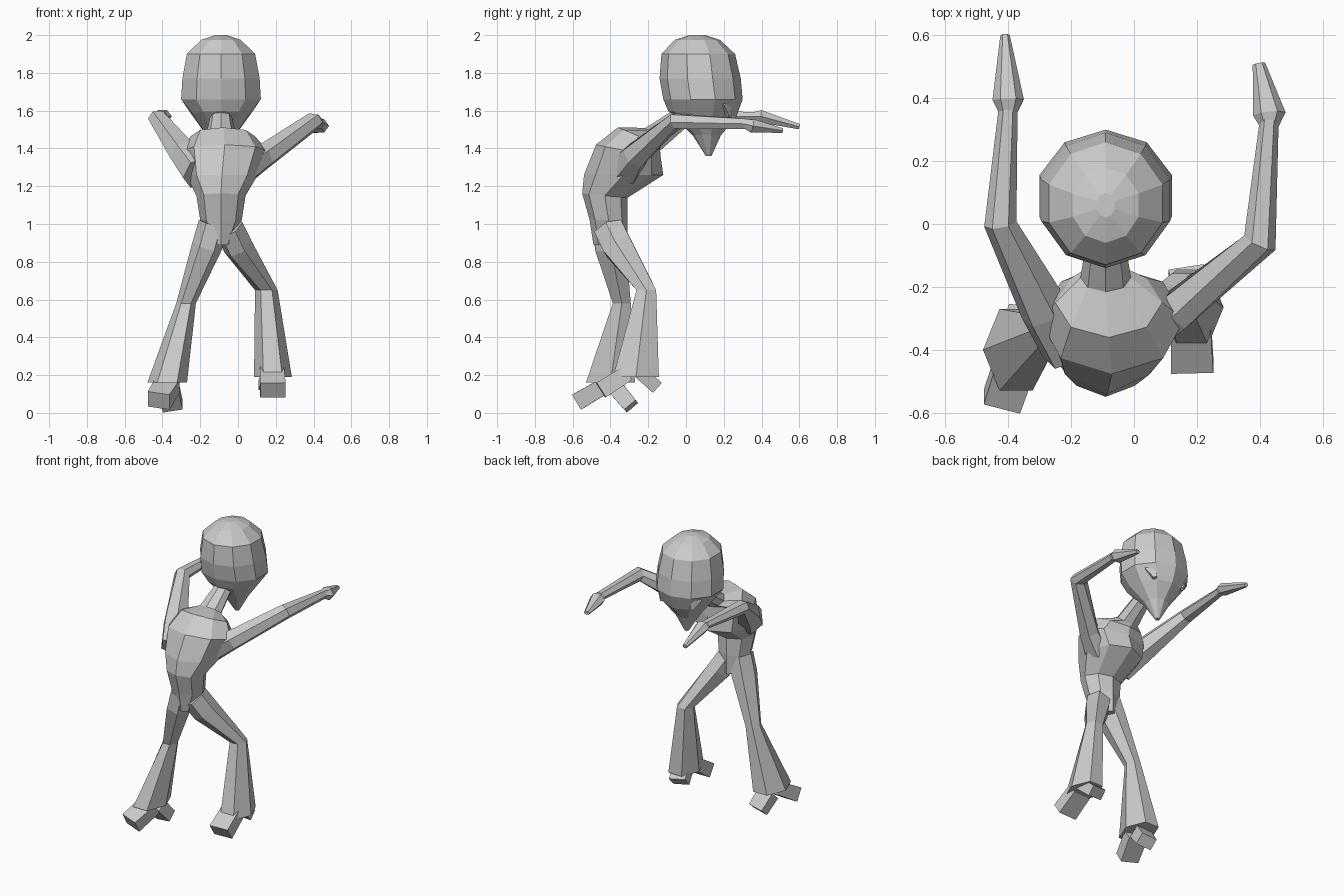
import bpy, bmesh
from math import sin, cos, tau, pi
from mathutils import Vector


def loft(name, rings, n=6, ref=(1, 0, 0), phase=0.0):
    """Skin a flat-faced tube; ring = (centre, half width, half depth[, tilt about x])."""
    bm = bmesh.new()
    pts = [Vector(r[0]) for r in rings]
    loops = []
    for i, r in enumerate(rings):
        if len(r) > 3:
            t = Vector((0, -sin(r[3]), cos(r[3])))
        else:
            t = Vector()
            if i > 0:
                t += (pts[i] - pts[i - 1]).normalized()
            if i < len(pts) - 1:
                t += (pts[i + 1] - pts[i]).normalized()
            t.normalize()
        u = Vector(ref)
        u = (u - u.dot(t) * t).normalized()
        v = t.cross(u)
        loops.append([bm.verts.new(pts[i] + u * r[1] * cos(phase + tau * k / n)
                                   + v * r[2] * sin(phase + tau * k / n)) for k in range(n)])
    for p, q in zip(loops, loops[1:]):
        for k in range(n):
            j = (k + 1) % n
            bm.faces.new((p[k], p[j], q[j], q[k]))
    bm.faces.new(loops[0])
    bm.faces.new(loops[-1])
    bmesh.ops.recalc_face_normals(bm, faces=bm.faces)
    me = bpy.data.meshes.new(name)
    bm.to_mesh(me)
    bm.free()
    ob = bpy.data.objects.new(name, me)
    bpy.context.collection.objects.link(ob)
    return ob


CX = -0.09  # body centre line

# Torso, arched and leaning towards +y, running on into the neck
loft("torso", [((x, y, z), a, b, t) for x, y, z, a, b, t in (
    (CX, -0.40, 0.89, 0.05, 0.09, 0), (CX, -0.41, 1.02, 0.11, 0.10, 0),
    (CX, -0.43, 1.15, 0.13, 0.12, -0.1), (-0.085, -0.33, 1.26, 0.19, 0.21, 0),
    (-0.07, -0.305, 1.385, 0.23, 0.175, -0.2), (-0.08, -0.25, 1.465, 0.17, 0.12, -0.4),
    (CX, -0.17, 1.47, 0.08, 0.06, -0.7), (CX, -0.01, 1.58, 0.055, 0.05, -0.8))],
    n=8)

# Head with a pointed chin
loft("head", [((CX, y, z), a, b, t) for y, z, a, b, t in (
    (0.06, 2.00, 0.03, 0.04, 0), (0.06, 1.975, 0.11, 0.12, 0),
    (0.065, 1.90, 0.19, 0.195, 0), (0.075, 1.77, 0.215, 0.215, 0),
    (0.09, 1.66, 0.222, 0.21, 0), (0.085, 1.58, 0.16, 0.18, -0.1),
    (0.11, 1.47, 0.08, 0.075, 0), (0.12, 1.36, 0.015, 0.015, 0))],
    n=10, phase=pi / 10)

# Hair locks beside the face
for side, s in (("left", -1), ("right", 1)):
    loft(side + "_hair_lock", [((CX + s * 0.12, 0.17, 1.70), 0.05, 0.05),
                               ((CX + s * 0.12, 0.20, 1.63), 0.045, 0.045),
                               ((CX + s * 0.11, 0.23, 1.57), 0.015, 0.015)], n=4)

# Arms raised and reaching towards +y
arms = {
    "right": [((0.03, -0.33, 1.29), 0.08, 0.10), ((0.14, -0.27, 1.36), 0.065, 0.075),
              ((0.40, -0.06, 1.545), 0.055, 0.045), ((0.43, 0.33, 1.53), 0.03, 0.03)],
    "left": [((-0.21, -0.39, 1.27), 0.09, 0.10), ((-0.285, -0.27, 1.37), 0.08, 0.085),
             ((-0.425, 0.00, 1.56), 0.052, 0.045), ((-0.40, 0.37, 1.57), 0.03, 0.027)],
}
# Mitten hands tapering to the fingertips
hands = {
    "right": [((0.43, 0.31, 1.53), 0.03, 0.025), ((0.43, 0.35, 1.52), 0.052, 0.042),
              ((0.397, 0.51, 1.495), 0.02, 0.014)],
    "left": [((-0.40, 0.355, 1.57), 0.03, 0.025), ((-0.40, 0.395, 1.57), 0.05, 0.038),
             ((-0.41, 0.60, 1.515), 0.015, 0.016)],
}
for side in arms:
    loft(side + "_arm", arms[side], n=6)
    loft(side + "_hand", hands[side], n=6)

# Bent legs with flared lower halves
loft("right_leg", [((-0.05, -0.41, 0.98), 0.08, 0.09), ((0.00, -0.36, 0.88), 0.08, 0.09),
                   ((0.15, -0.21, 0.65), 0.06, 0.06, pi),
                   ((0.185, -0.265, 0.19), 0.10, 0.14, pi)], n=6)
loft("left_leg", [((-0.13, -0.41, 1.00), 0.08, 0.09), ((-0.165, -0.40, 0.88), 0.08, 0.095),
                  ((-0.275, -0.34, 0.58), 0.052, 0.055, pi),
                  ((-0.375, -0.40, 0.16), 0.105, 0.15, pi)], n=6)

# Blocky shoe ends poking out of the flares
shoes = {
    "right_shoe_back": [((0.18, -0.31, 0.21), 0.09, 0.06), ((0.185, -0.45, 0.12), 0.095, 0.065)],
    "right_shoe_front": [((0.19, -0.25, 0.22), 0.08, 0.05), ((0.165, -0.16, 0.14), 0.08, 0.05)],
    "left_shoe_back": [((-0.37, -0.42, 0.15), 0.09, 0.06), ((-0.42, -0.565, 0.065), 0.085, 0.065)],
    "left_shoe_front": [((-0.37, -0.37, 0.13), 0.08, 0.06), ((-0.345, -0.29, 0.035), 0.075, 0.055)],
}
for name, rings in shoes.items():
    loft(name, rings, n=4, phase=pi / 4)
